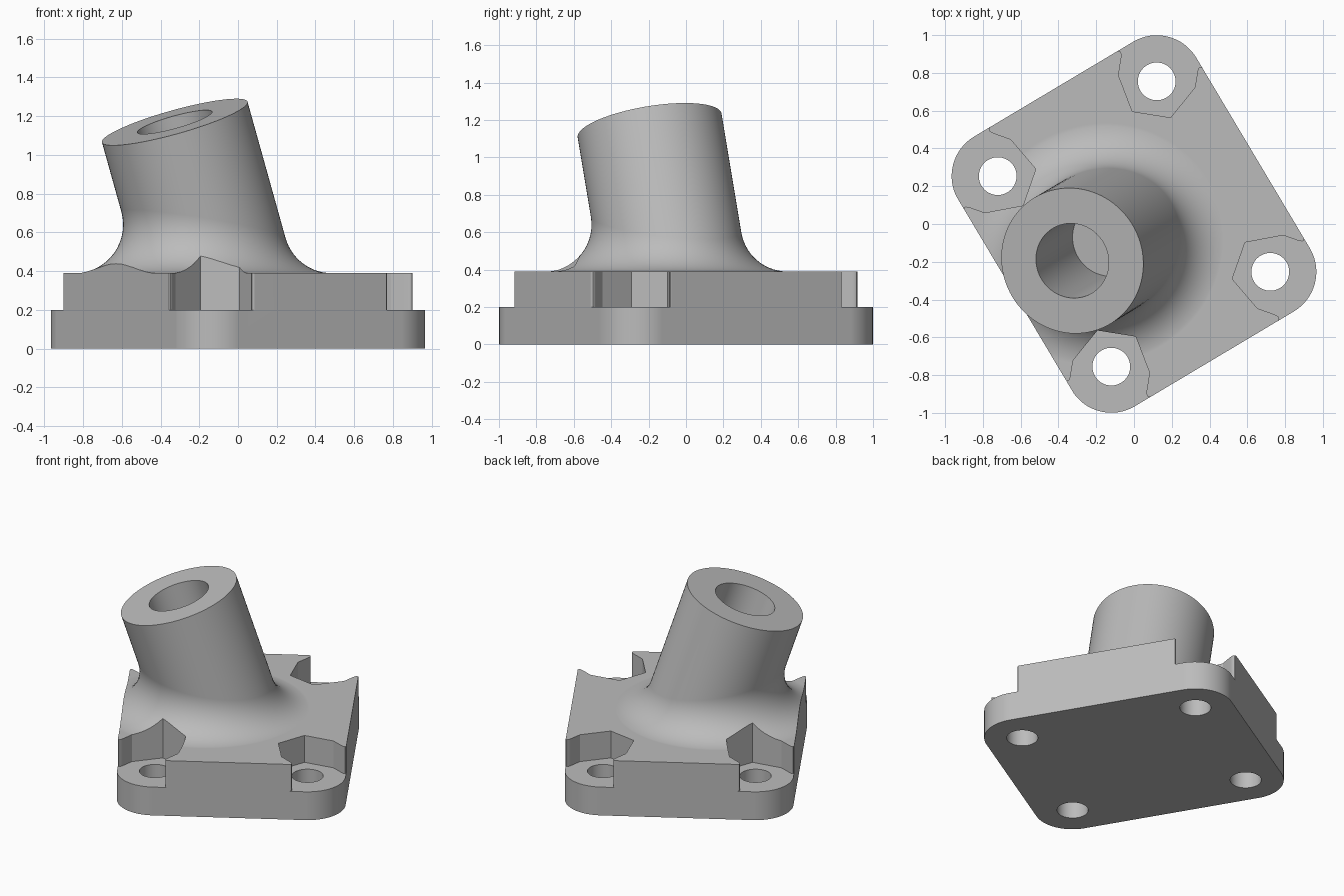
import bpy, bmesh
from math import sin, cos, tan, pi, radians
from mathutils import Matrix, Vector

if "Cube" in bpy.data.objects:
    bpy.data.objects.remove(bpy.data.objects["Cube"])

A, B, R = 0.49, 0.587, 0.244          # corner centres and corner radius
FLOOR, TOP = 0.2, 0.39                # pocket floor and block top
TILT, BOSS_R, BOSS_LEN = radians(18), 0.39, 1.23
FILLET, BORE_R, HOLE_R = 0.25, 0.2, 0.1
TURN = Matrix.Rotation(radians(30.8), 4, 'Z')
LEAN = Matrix.Rotation(-TILT, 4, 'Y')

grey = bpy.data.materials.new("cast_grey")
grey.use_nodes = True
grey.diffuse_color = (0.5, 0.5, 0.5, 1)
grey.node_tree.nodes["Principled BSDF"].inputs["Base Color"].default_value = (0.5, 0.5, 0.5, 1)


def finish(name, bm):
    bmesh.ops.recalc_face_normals(bm, faces=bm.faces)
    bmesh.ops.transform(bm, matrix=TURN, verts=bm.verts)
    mesh = bpy.data.meshes.new(name)
    bm.to_mesh(mesh)
    bm.free()
    mesh.materials.append(grey)
    ob = bpy.data.objects.new(name, mesh)
    bpy.context.collection.objects.link(ob)
    return ob


def prism(name, pts, z0, z1, matrix=Matrix()):
    bm = bmesh.new()
    face = bm.faces.new([bm.verts.new((p[0], p[1], z0)) for p in pts])
    out = bmesh.ops.extrude_face_region(bm, geom=[face])
    moved = [v for v in out["geom"] if isinstance(v, bmesh.types.BMVert)]
    bmesh.ops.translate(bm, vec=(0, 0, z1 - z0), verts=moved)
    bmesh.ops.transform(bm, matrix=matrix, verts=bm.verts)
    return finish(name, bm)


def circle(cx, cy, r, n=64):
    return [(cx + r * cos(2 * pi * i / n), cy + r * sin(2 * pi * i / n)) for i in range(n)]


def combine(ob, other, operation):
    mod = ob.modifiers.new(operation.lower(), 'BOOLEAN')
    mod.operation, mod.object, mod.solver = operation, other, 'EXACT'
    bpy.context.view_layer.objects.active = ob
    bpy.ops.object.modifier_apply(modifier=mod.name)
    bpy.data.objects.remove(other)


def rounded_plate():
    pts = []
    for q, (su, sv) in enumerate([(1, 1), (-1, 1), (-1, -1), (1, -1)]):
        for i in range(17):
            t = q * pi / 2 + i * pi / 32
            pts.append((su * A + R * cos(t), sv * B + R * sin(t)))
    return pts


def leaning_boss():
    # Leaning cylinder blended into the block by a rolling-ball fillet
    bm = bmesh.new()
    n, steps, h = 96, 14, TOP - 0.0005
    axis = LEAN @ Vector((0, 0, 1))
    down = Vector((0, 0, -1))
    columns = []
    for i in range(n):
        t = 2 * pi * i / n
        radial = LEAN @ Vector((cos(t), sin(t), 0))
        along = (h + FILLET - (BOSS_R + FILLET) * radial.z) / axis.z
        centre = axis * along + radial * (BOSS_R + FILLET)
        angle = radial.angle(-down)
        span = (-radial).angle(down)
        col = [axis * BOSS_LEN + radial * BOSS_R]
        for k in range(steps + 1):
            f = k / steps
            d = (-radial * sin((1 - f) * span) + down * sin(f * span)) / sin(span)
            col.append(centre + d * FILLET)
        foot = col[-1].copy()
        foot.z = 0.1
        col.append(foot)
        columns.append([bm.verts.new(p) for p in col])
    for i in range(n):
        a, b = columns[i], columns[(i + 1) % n]
        for k in range(len(a) - 1):
            bm.faces.new((a[k], b[k], b[k + 1], a[k + 1]))
    bm.faces.new([c[0] for c in columns])
    bm.faces.new([c[-1] for c in columns])
    return finish("leaning_boss", bm)


def pocket_outline(su, sv):
    # Half hexagon facing the middle, straight walls outward, flared mouth
    c = Vector((su * A, sv * B))
    g = c.normalized()
    p = Vector((-g.y, g.x))
    r = 0.205
    sides = []
    for s in (1, -1):
        start = c + p * s * r
        tu = (A + R - abs(start.x)) / abs(g.x)
        tv = (B + R - abs(start.y)) / abs(g.y)
        hit = start + g * min(tu, tv)
        if tu < tv:
            normal, away = Vector((su, 0)), Vector((0, -sv))
        else:
            normal, away = Vector((0, sv)), Vector((-su, 0))
        p0, p2 = hit - g * 0.055, hit + away * 0.05 + normal * 0.003
        flare = [p0 * (1 - f) ** 2 + hit * 2 * f * (1 - f) + p2 * f * f
                 for f in [k / 6 for k in range(7)]]
        hexagon = c - g * r * cos(pi / 6) + p * s * r / 2
        sides.append([hexagon, start] + flare + [p2 + normal * 0.3])
    return sides[0][::-1] + sides[1] + [c + g * 0.8]


# Block and boss
body = prism("flange_with_angled_boss", rounded_plate(), 0, TOP)
combine(body, leaning_boss(), 'UNION')

# Trim the fillet flush with the side of the block
x = -(A + R) + 0.001
combine(body, prism("side_trim", [(x - 1, -2), (x, -2), (x, 2), (x - 1, 2)], -0.1, 0.85), 'DIFFERENCE')

# Corner pockets and bolt holes
for su in (1, -1):
    for sv in (1, -1):
        combine(body, prism("corner_pocket", pocket_outline(su, sv), FLOOR, 0.75), 'DIFFERENCE')
        combine(body, prism("bolt_hole", circle(su * A, sv * B, HOLE_R, 48), -0.1, 0.35), 'DIFFERENCE')

# Blind bore down the boss
combine(body, prism("bore", circle(0, 0, BORE_R), 0.5, 1.4, LEAN), 'DIFFERENCE')

# Smooth curved surfaces, keep machined edges crisp
bpy.ops.object.select_all(action='DESELECT')
body.select_set(True)
bpy.context.view_layer.objects.active = body
bpy.ops.object.shade_smooth_by_angle(angle=radians(25))
weighted = body.modifiers.new("weighted_normals", 'WEIGHTED_NORMAL')
weighted.keep_sharp = True
